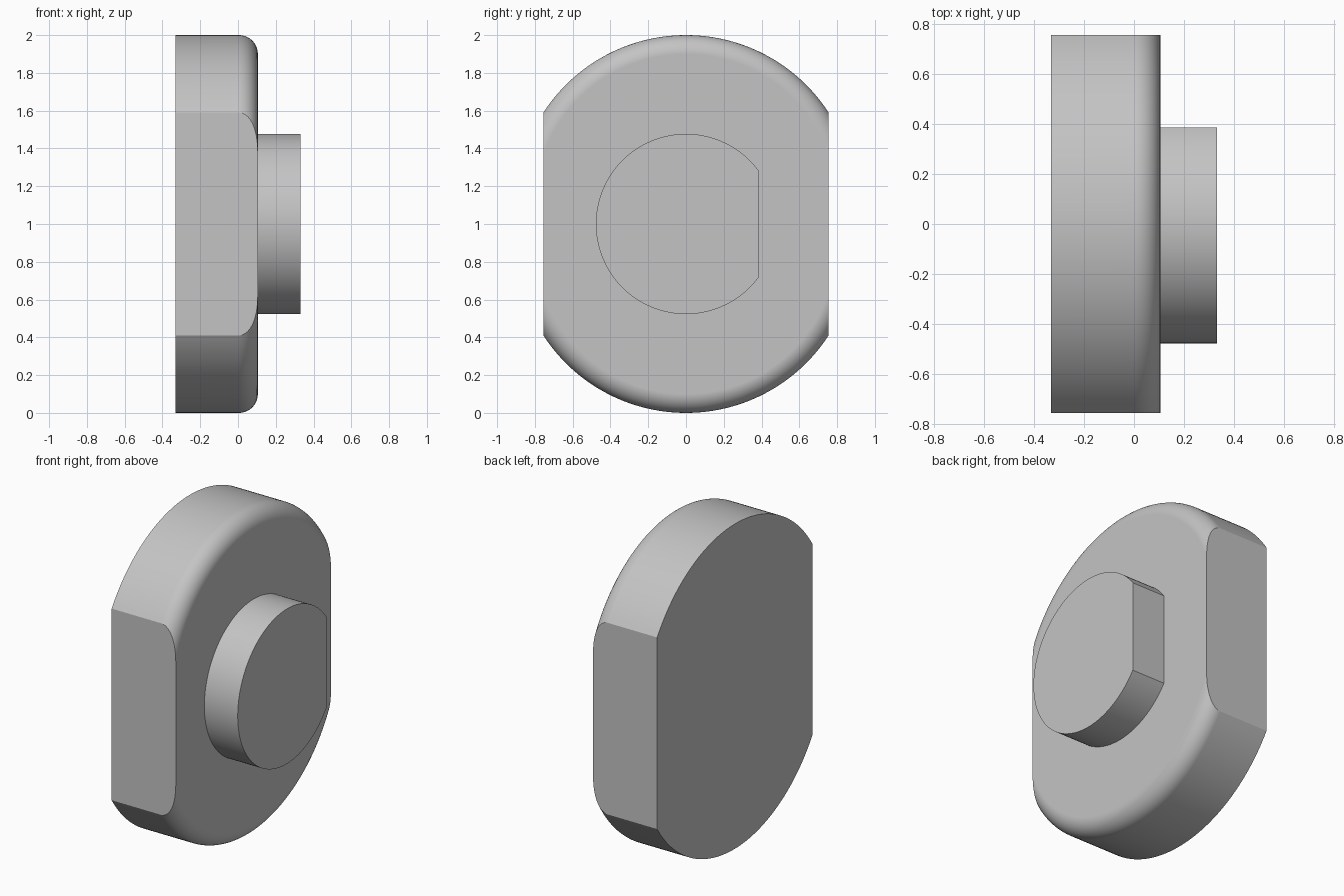
import bpy
import bmesh
from math import asin, acos, sin, cos, pi

cube = bpy.data.objects.get("Cube")
if cube:
    bpy.data.objects.remove(cube, do_unlink=True)

GREY = 0.55
material = bpy.data.materials.new("plain grey")
material.use_nodes = True
material.diffuse_color = (GREY, GREY, GREY, 1)
material.node_tree.nodes["Principled BSDF"].inputs["Base Color"].default_value = (GREY, GREY, GREY, 1)


def loft(name, rings):
    """Join rings of (x, y, z) points into a closed, softly shaded solid."""
    bm = bmesh.new()
    loops = [[bm.verts.new(p) for p in ring] for ring in rings]
    count = len(loops[0])
    for low, high in zip(loops, loops[1:]):
        for i in range(count):
            j = (i + 1) % count
            bm.faces.new((low[i], low[j], high[j], high[i]))
    bm.faces.new(loops[0])
    bm.faces.new(loops[-1])
    bmesh.ops.recalc_face_normals(bm, faces=bm.faces)
    mesh = bpy.data.meshes.new(name)
    bm.to_mesh(mesh)
    bm.free()
    mesh.materials.append(material)
    obj = bpy.data.objects.new(name, mesh)
    bpy.context.collection.objects.link(obj)
    bpy.ops.object.select_all(action='DESELECT')
    obj.select_set(True)
    bpy.context.view_layer.objects.active = obj
    bpy.ops.object.shade_smooth_by_angle(angle=0.35)
    weighted = obj.modifiers.new("even normals", 'WEIGHTED_NORMAL')
    weighted.keep_sharp = True
    return obj


# Body: two shallow arcs joined by flat sides, with a rounded front rim
HALF_WIDTH, RADIUS, RISE = 0.755, 0.9, 0.1
BACK, FACE, END, FILLET = -0.332, 0.105, 0.332, 0.1


def body_ring(x, inset, steps=64):
    r = RADIUS - inset
    limit = asin(HALF_WIDTH / r)
    angles = [limit * (2 * i / steps - 1) for i in range(steps + 1)]
    upper = [(x, r * sin(a), 1 + RISE + r * cos(a)) for a in angles]
    return upper + [(x, y, 2 - z) for x, y, z in reversed(upper)]


rings = [body_ring(BACK, 0)]
ROUND_STEPS = 14
for k in range(ROUND_STEPS + 1):
    t = pi / 2 * k / ROUND_STEPS
    rings.append(body_ring(FACE - FILLET + FILLET * sin(t), FILLET * (1 - cos(t))))
loft("body", rings)

# Stud: round boss with one flat on its +y side
STUD_RADIUS, STUD_FLAT, STUD_STEPS = 0.477, 0.385, 112
start = acos(STUD_FLAT / STUD_RADIUS)
sweep = [start + (2 * pi - 2 * start) * i / STUD_STEPS for i in range(STUD_STEPS + 1)]
loft("stud", [[(x, STUD_RADIUS * cos(a), 1 + STUD_RADIUS * sin(a)) for a in sweep]
              for x in (FACE - 0.01, END)])
